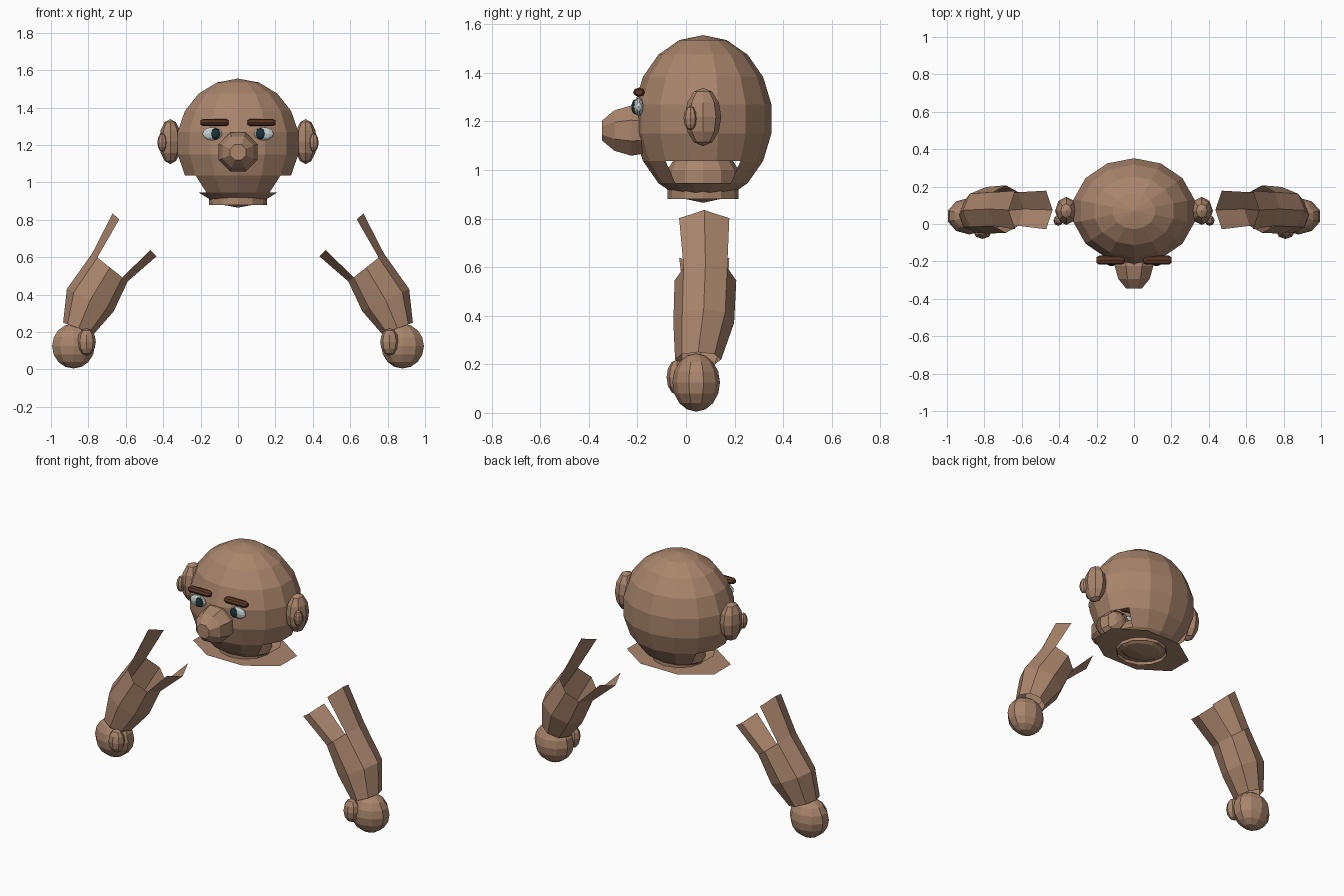
import bpy, bmesh, math
from mathutils import Vector, Matrix

if "Cube" in bpy.data.objects:
    bpy.data.objects.remove(bpy.data.objects["Cube"])


def material(name, rgb):
    m = bpy.data.materials.new(name)
    m.diffuse_color = (*rgb, 1)
    m.use_nodes = True
    m.node_tree.nodes["Principled BSDF"].inputs["Base Color"].default_value = m.diffuse_color
    return m


SKIN = material("skin", (0.40, 0.235, 0.15))
BROWN = material("brow brown", (0.11, 0.04, 0.018))
WHITE = material("eye white", (0.55, 0.62, 0.62))
DARK = material("pupil dark", (0.012, 0.035, 0.04))


def finish(name, bm, mat):
    me = bpy.data.meshes.new(name)
    bm.to_mesh(me)
    bm.free()
    me.materials.append(mat)
    ob = bpy.data.objects.new(name, me)
    bpy.context.collection.objects.link(ob)
    return ob


def ellipsoid(name, center, radii, segs, rings, mat, axis="Z"):
    bm = bmesh.new()
    bmesh.ops.create_uvsphere(bm, u_segments=segs, v_segments=rings, radius=1)
    if axis == "X":
        bm.transform(Matrix.Rotation(math.pi / 2, 4, "Y"))
    elif axis == "Y":
        bm.transform(Matrix.Rotation(math.pi / 2, 4, "X"))
    bm.transform(Matrix.Translation(center) @ Matrix.Diagonal((*radii, 1)))
    return finish(name, bm, mat)


def loft(bm, loops, keep=lambda row, i: True):
    rows = [[bm.verts.new(p) for p in loop] for loop in loops]
    n = len(rows[0])
    for r in range(len(rows) - 1):
        for i in range(n):
            if keep(r, i):
                j = (i + 1) % n
                bm.faces.new((rows[r][i], rows[r][j], rows[r + 1][j], rows[r + 1][i]))
    return rows


def ring(n, fn, offset=0.0):
    return [fn(math.cos(a), math.sin(a))
            for a in (2 * math.pi * (i + offset) / n for i in range(n))]


# Head: faceted ball with openings on both sides of the jaw
CY, CZ = 0.07, 1.21
bm = bmesh.new()
bmesh.ops.create_uvsphere(bm, u_segments=14, v_segments=9, radius=1)
gone = []
for f in bm.faces:
    c = f.calc_center_median()
    if -0.766 < c.z < -0.5 and math.atan2(abs(c.x), abs(c.y)) > math.radians(39):
        gone.append(f)
bmesh.ops.delete(bm, geom=gone, context="FACES")
bm.transform(Matrix.Translation((0, CY, CZ)) @ Matrix.Diagonal((0.336, 0.286, 0.345, 1)))
finish("head", bm, SKIN)

# Neck: short open tube, narrowing into the head
bm = bmesh.new()
loft(bm, [ring(12, lambda c, s, r=r, z=z: (1.05 * r * c, CY + r * s, z))
          for r, z in ((0.147, 0.88), (0.147, 1.0), (0.115, 1.05))])
finish("neck", bm, SKIN)

# Collar: flat eight-sided sheet around the neck
bm = bmesh.new()
loft(bm, [ring(8, lambda c, s, k=k: (0.325 * k * c, CY + 0.217 * k * s, 0.90), 0.5)
          for k in (1.0, 0.45)])
finish("collar", bm, SKIN)

# Nose: blunt eight-sided bulb and a bridge above it
bm = bmesh.new()
rows = loft(bm, [ring(8, lambda c, s, r=r, y=y: (r * c, y, 1.162 + r * s), 0.5)
                 for r, y in ((0.045, -0.345), (0.09, -0.295), (0.112, -0.225), (0.095, -0.13))])
bm.faces.new(rows[0])
bmesh.ops.recalc_face_normals(bm, faces=bm.faces)
finish("nose", bm, SKIN)
ellipsoid("nose_bridge", (0, -0.19, 1.19), (0.085, 0.08, 0.085), 8, 6, SKIN, "Y")

# Forearm sections: outer point, inner point (x, z), y centre, y radius
SECTIONS = [((0.935, 0.25), (0.77, 0.19), 0.05, 0.095),
            ((0.915, 0.43), (0.665, 0.31), 0.073, 0.125),
            ((0.78, 0.62), (0.59, 0.47), 0.08, 0.127),
            ((0.67, 0.835), (0.435, 0.605), 0.075, 0.146)]

for side, sx in (("right", 1), ("left", -1)):
    # Ear with inner lobe
    ellipsoid(side + "_ear", (sx * 0.362, 0.07, 1.218), (0.06, 0.075, 0.12), 8, 6, SKIN)
    ellipsoid(side + "_ear_lobe", (sx * 0.405, 0.018, 1.213), (0.026, 0.028, 0.05), 8, 6, SKIN)

    # Eye, pupil and brow
    ellipsoid(side + "_eye", (sx * 0.138, -0.195, 1.26), (0.053, 0.021, 0.037), 10, 6, WHITE, "X")
    ellipsoid(side + "_pupil", (sx * 0.12, -0.209, 1.26), (0.026, 0.016, 0.031), 8, 6, DARK, "Y")
    bm = bmesh.new()
    rows = loft(bm, [ring(8, lambda c, s, r=r, x=x: (sx * x, -0.193 + 1.3 * r * c, 1.32 + r * s))
                     for r, x in ((0.012, 0.05), (0.019, 0.065), (0.019, 0.185), (0.012, 0.2))])
    bm.faces.new(rows[0])
    bm.faces.new(rows[-1])
    bmesh.ops.recalc_face_normals(bm, faces=bm.faces)
    finish(side + "_brow", bm, BROWN)

    # Hand and thumb
    ellipsoid(side + "_hand", (sx * 0.88, 0.042, 0.125), (0.12, 0.098, 0.12), 10, 8, SKIN)
    ellipsoid(side + "_thumb", (sx * 0.81, -0.038, 0.147), (0.05, 0.042, 0.072), 8, 6, SKIN)

    # Forearm: open sleeve whose outer and inner strips run on as two flaps
    loops = []
    for outer, inner, yc, ry in SECTIONS:
        o, i = Vector(outer), Vector(inner)
        mid, half = (o + i) / 2, (o - i) / 2
        loops.append(ring(8, lambda c, s: (sx * (mid.x + half.x * c), yc + ry * s,
                                           mid.y + half.y * c)))
    bm = bmesh.new()
    loft(bm, loops, lambda row, i: row < 2 or i in (7, 0, 3, 4))
    bmesh.ops.recalc_face_normals(bm, faces=bm.faces)
    finish(side + "_forearm", bm, SKIN)
